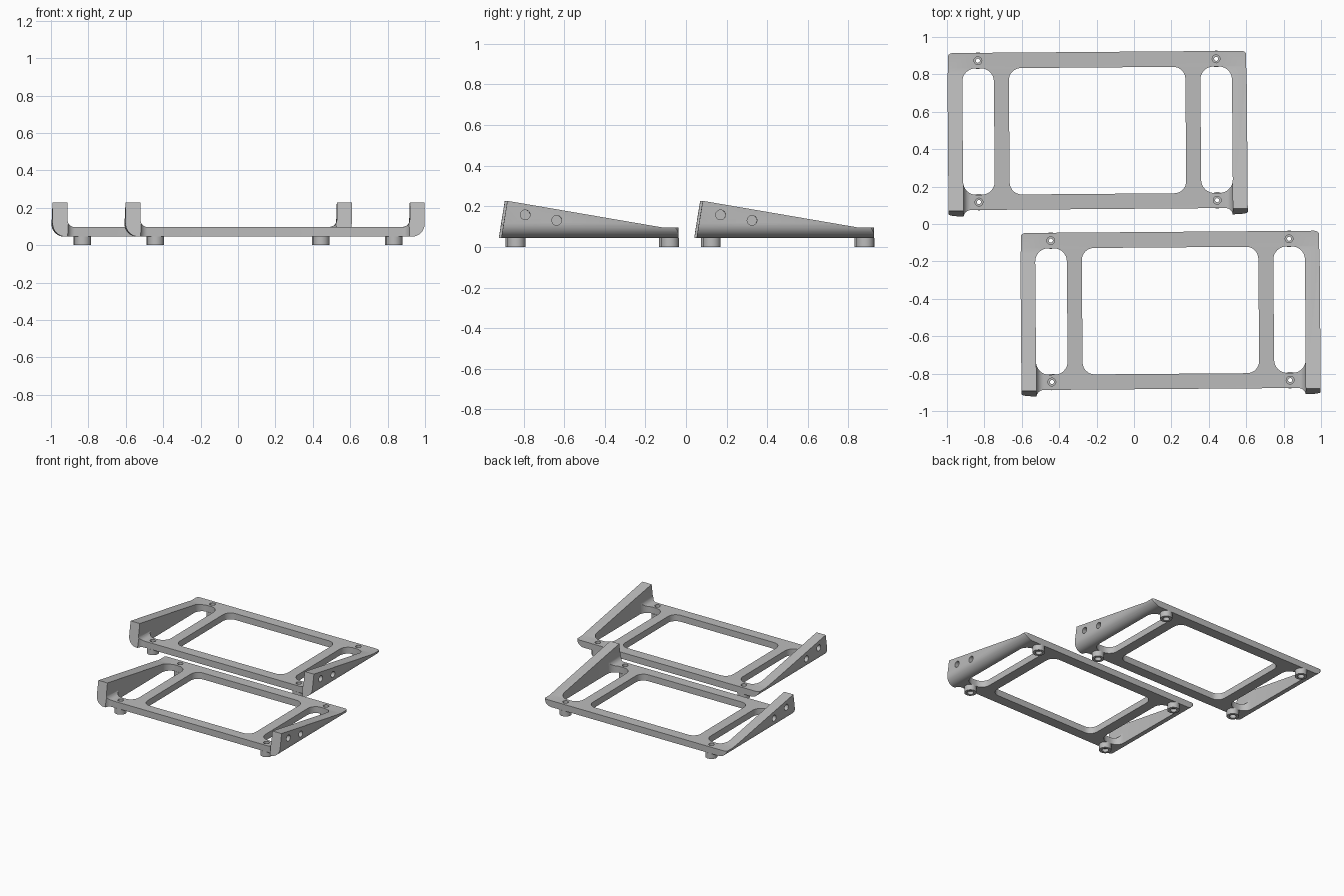
import bpy, bmesh
from math import sin, cos, pi, radians
from mathutils import Matrix

if "Cube" in bpy.data.objects:
    bpy.data.objects.remove(bpy.data.objects["Cube"])

grey = bpy.data.materials.new("plain grey")
grey.diffuse_color = (0.5, 0.5, 0.5, 1)
grey.use_nodes = True
grey.node_tree.nodes["Principled BSDF"].inputs["Base Color"].default_value = grey.diffuse_color

W, T = 0.80, 0.08            # half width, wall thickness
Z0, Z1 = 0.045, 0.096        # frame bottom and top
YF, YB = -0.42, 0.42         # frame front and back
FEET = [(x, y) for x in (-0.637, 0.637) for y in (-0.378, 0.378)]


def arc(cx, cy, r, a0, a1, n=8):
    """Points of an arc, angles in degrees."""
    return [(cx + r * cos(radians(a0 + (a1 - a0) * i / n)),
             cy + r * sin(radians(a0 + (a1 - a0) * i / n))) for i in range(n + 1)]


def mirrored(half):
    """Close a right-hand half outline with its mirror image."""
    return half + [(-x, y) for x, y in reversed(half)]


def rounded(x0, x1, y0, y1, r):
    return (arc(x0 + r, y0 + r, r, 180, 270) + arc(x1 - r, y0 + r, r, 270, 360)
            + arc(x1 - r, y1 - r, r, 0, 90) + arc(x0 + r, y1 - r, r, 90, 180))


def prism(name, pts, place, a, b):
    """Extrude an outline from a to b; place maps (u, v, depth) to a point."""
    bm = bmesh.new()
    lo = [bm.verts.new(place(u, v, a)) for u, v in pts]
    hi = [bm.verts.new(place(u, v, b)) for u, v in pts]
    bm.faces.new(lo)
    bm.faces.new(hi[::-1])
    n = len(pts)
    for i in range(n):
        j = (i + 1) % n
        bm.faces.new((lo[i], hi[i], hi[j], lo[j]))
    bmesh.ops.recalc_face_normals(bm, faces=bm.faces)
    me = bpy.data.meshes.new(name)
    bm.to_mesh(me)
    bm.free()
    me.materials.append(grey)
    ob = bpy.data.objects.new(name, me)
    bpy.context.collection.objects.link(ob)
    return ob


def along_x(u, v, d): return (d, u, v)
def along_y(u, v, d): return (u, d, v)
def along_z(u, v, d): return (u, v, d)


def circle(x, y, r, n=24):
    return arc(x, y, r, 0, 360, n)[:-1]


def select(ob):
    bpy.ops.object.select_all(action='DESELECT')
    ob.select_set(True)
    bpy.context.view_layer.objects.active = ob


def combine(ob, tool, op):
    m = ob.modifiers.new("cut", 'BOOLEAN')
    m.operation, m.object, m.solver = op, tool, 'EXACT'
    select(ob)
    bpy.ops.object.modifier_apply(modifier=m.name)
    bpy.data.objects.remove(tool)


# Tray: U-shaped section with rounded lower corners and inner fillets
section = (arc(W - 0.07, Z0 + 0.07, 0.07, -90, 0) + [(W, 0.3), (W - T, 0.3)]
           + arc(W - T - 0.04, Z1 + 0.04, 0.04, 0, -90))
tray = prism("tray_frame", mirrored(section), along_y, -0.6, 0.6)

# Sloping side walls with a leaning front end
side = [(-0.461, 0), (-0.424, 0.227), (0.34, Z1), (0.5, Z1), (0.5, 0)]
combine(tray, prism("side_shape", side, along_x, -1, 1), 'INTERSECT')

# Plan outline: walls run past the front bar, back corners rounded
plan = (arc(W - T - 0.04, YF - 0.04, 0.04, 90, 0) + [(W - T, -0.7), (W + 0.1, -0.7), (W + 0.1, -0.5), (W + 0.001, -0.5)]
        + arc(W + 0.001 - 0.03, YB - 0.03, 0.03, 0, 90))
combine(tray, prism("plan_shape", mirrored(plan), along_z, -0.1, 0.5), 'INTERSECT')

# Large centre opening and two side slots
for x0, x1, r in ((-0.472, 0.472, 0.065), (-0.721, -0.552, 0.07), (0.552, 0.721, 0.07)):
    combine(tray, prism("opening", rounded(x0, x1, -0.339, 0.337, r), along_z, -0.1, 0.5), 'DIFFERENCE')

# Screw holes with a shallow recess on top
for x, y in FEET:
    combine(tray, prism("screw_hole", circle(x, y, 0.011), along_z, -0.1, 0.3), 'DIFFERENCE')
    combine(tray, prism("recess", circle(x, y, 0.021), along_z, 0.075, 0.3), 'DIFFERENCE')

# Blind round holes on the outside of both walls
for s in (-1, 1):
    for y, z in ((-0.336, 0.158), (-0.181, 0.131)):
        combine(tray, prism("side_hole", circle(y, z, 0.024), along_x, s * 0.75, s * 0.9), 'DIFFERENCE')
select(tray)
bpy.ops.object.shade_smooth_by_angle(angle=radians(30))


# Foot: turned ring with a bore from below
def make_foot():
    profile = [(0.011, Z0), (0.011, 0.025), (0.024, 0.025), (0.024, 0), (0.044, 0), (0.044, Z0)]
    bm = bmesh.new()
    n = 32
    rings = [[bm.verts.new((r * cos(2 * pi * i / n), r * sin(2 * pi * i / n), z))
              for i in range(n)] for r, z in profile]
    for k in range(len(rings)):
        a, b = rings[k], rings[(k + 1) % len(rings)]
        for i in range(n):
            j = (i + 1) % n
            bm.faces.new((a[i], a[j], b[j], b[i]))
    bmesh.ops.recalc_face_normals(bm, faces=bm.faces)
    me = bpy.data.meshes.new("foot")
    bm.to_mesh(me)
    bm.free()
    me.materials.append(grey)
    return me


foot_mesh = make_foot()

# Two slightly turned copies, one behind the other
for label, cx, cy in (("back", -0.195, 0.50), ("front", 0.195, -0.462)):
    M = Matrix.Translation((cx, cy, 0)) @ Matrix.Rotation(radians(0.45), 4, 'Z')
    ob = tray if label == "back" else tray.copy()
    if label == "front":
        bpy.context.collection.objects.link(ob)
    ob.name = label + "_tray_frame"
    ob.matrix_world = M
    for x, y in FEET:
        f = bpy.data.objects.new(label + "_foot", foot_mesh)
        bpy.context.collection.objects.link(f)
        f.matrix_world = M @ Matrix.Translation((x, y, 0))
        select(f)
        bpy.ops.object.shade_smooth_by_angle(angle=radians(30))
